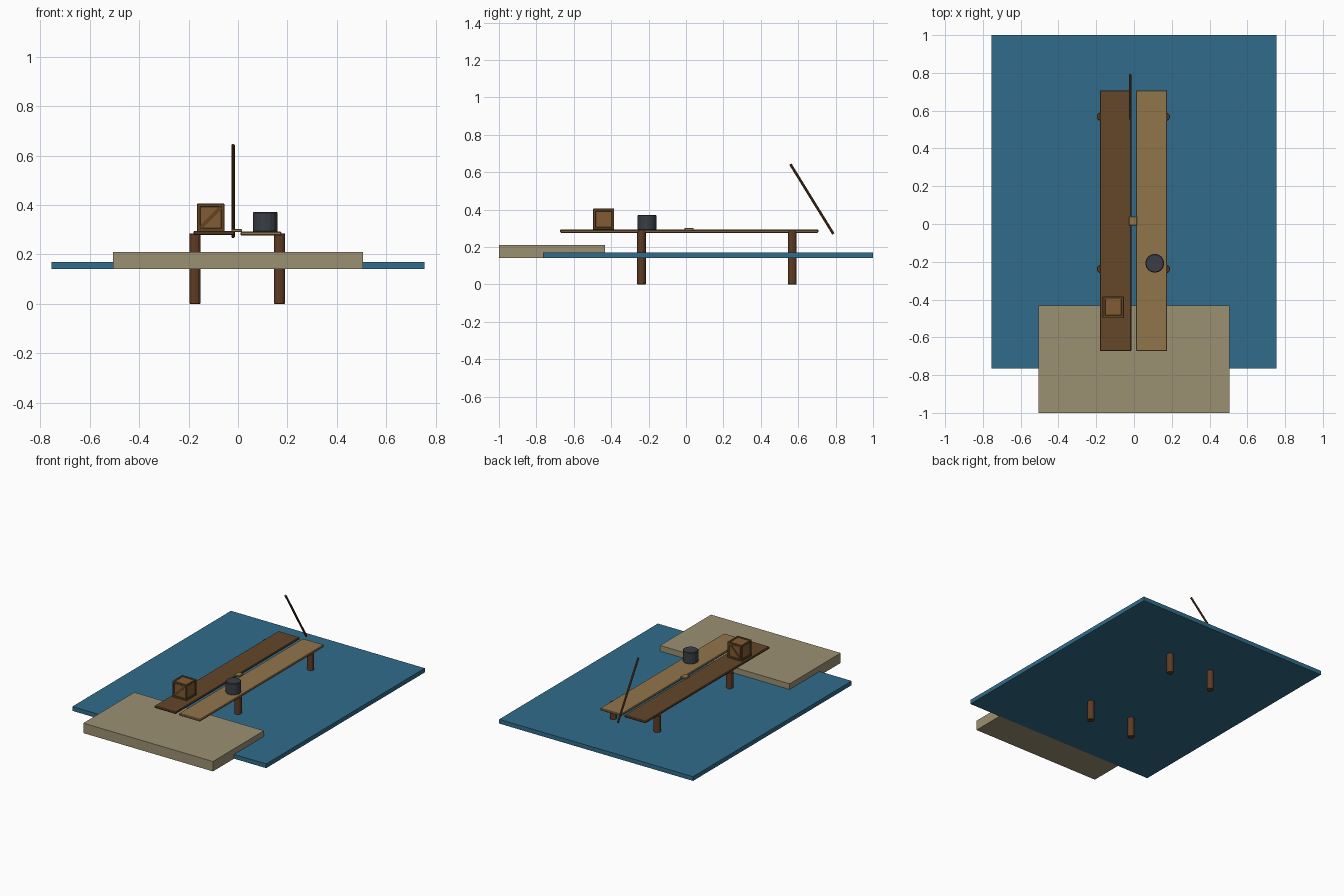
import bpy
from math import atan2
from mathutils import Vector

if "Cube" in bpy.data.objects:
    bpy.data.objects.remove(bpy.data.objects["Cube"])


def mat(name, r, g, b):
    """Material from an sRGB 0-255 colour."""
    m = bpy.data.materials.new(name)
    m.diffuse_color = [(c / 255) ** 2.2 for c in (r, g, b)] + [1]
    m.use_nodes = True
    m.node_tree.nodes["Principled BSDF"].inputs["Base Color"].default_value = m.diffuse_color
    return m


WATER = mat("water_blue", 52, 108, 138)
SAND = mat("sand", 154, 143, 114)
DARK = mat("dark_wood", 100, 72, 46)
LIGHT = mat("light_wood", 144, 116, 76)
POST = mat("post_wood", 94, 62, 40)
CRATE = mat("crate_panel", 128, 92, 54)
FRAME = mat("crate_frame", 98, 70, 40)
BARREL = mat("barrel_grey", 60, 65, 72)


def finish(ob, name, material, bevel):
    ob.name = name
    ob.data.materials.append(material)
    if bevel:
        b = ob.modifiers.new("bevel", "BEVEL")
        b.width, b.segments = bevel, 1
    return ob


def box(name, material, x, y, z, bevel=0):
    """Box from (min, max) ranges."""
    lo, hi = (Vector(p) for p in zip(x, y, z))
    bpy.ops.mesh.primitive_cube_add(size=1, location=(lo + hi) / 2)
    ob = bpy.context.object
    ob.scale = hi - lo
    bpy.ops.object.transform_apply(location=False, rotation=False, scale=True)
    return finish(ob, name, material, bevel)


def rod(name, material, a, b, radius, sides, bevel=0):
    """Cylinder between two points."""
    a, b = Vector(a), Vector(b)
    bpy.ops.mesh.primitive_cylinder_add(
        vertices=sides, radius=radius, depth=(b - a).length, location=(a + b) / 2,
        rotation=(b - a).to_track_quat("Z", "Y").to_euler())
    return finish(bpy.context.object, name, material, bevel)


# water sheet and beach
box("water", WATER, (-.755, .755), (-.765, 1), (.14, .17))
box("beach", SAND, (-.505, .505), (-1, -.432), (.14, .21))

# two deck planks and the small tie across the gap
box("left_plank", DARK, (-.181, -.014), (-.673, .708), (.278, .294), .004)
box("right_plank", LIGHT, (.01, .176), (-.673, .708), (.276, .292), .004)
box("plank_tie", LIGHT, (-.026, .016), (-.008, .04), (.29, .302), .002)

# support posts
for side, x in (("left", -.174), ("right", .168)):
    for end, y in (("front", -.238), ("back", .568)):
        rod(f"{end}_{side}_post", POST, (x, y, 0), (x, y, .284), .023, 12, .002)

# leaning pole at the far end
rod("leaning_pole", POST, (-.02, .788, .27), (-.02, .558, .643), .007, 8)

# crate: inner panel box, edge frame, diagonal braces
C = Vector((-.11, -.44, .349))
H, W = .056, .014
R = H - .004
box("crate_panels", CRATE, *[(c - R, c + R) for c in C])
for axis in range(3):
    for s in (-1, 1):
        for t in (-1, 1):
            rng = [None] * 3
            rng[axis] = (C[axis] - H, C[axis] + H)
            for k, sign in ((1, s), (2, t)):
                a = (axis + k) % 3
                mid = C[a] + sign * (H - W / 2)
                rng[a] = (mid - W / 2, mid + W / 2)
            box("crate_edge", FRAME, *rng, .002)
D = H - W
for name, s in (("front", -1), ("back", 1)):
    y = C.y + s * (H - .003)
    brace = box(f"crate_{name}_brace", FRAME, (C.x - D * 1.41, C.x + D * 1.41),
                (y - .003, y + .002), (C.z - .007, C.z + .007))
    brace.rotation_euler.y = -atan2(1, 1)

# barrel: core with a ring of upright staves formed by narrow facets
rod("barrel", BARREL, (.11, -.208, .29), (.11, -.208, .372), .05, 16, .004)
